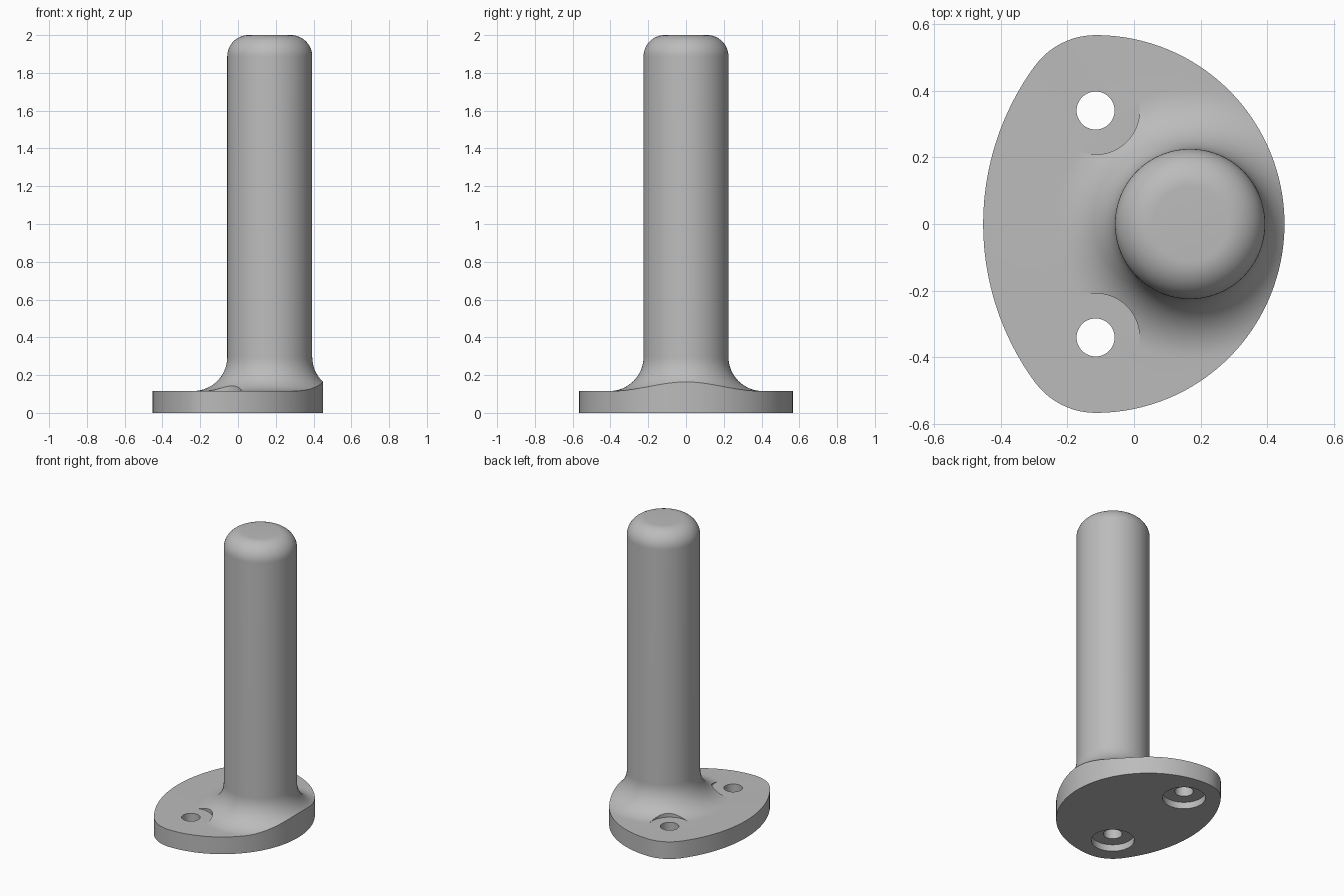
import bpy, bmesh
from math import pi, sin, cos, atan2, radians

if "Cube" in bpy.data.objects:
    bpy.data.objects.remove(bpy.data.objects["Cube"], do_unlink=True)

PLATE_TOP = 0.116
POST_X, POST_R = 0.168, 0.225
FILLET, ROUND, HEIGHT = 0.18, 0.113, 2.0
HOLE_X, HOLE_Y = -0.115, 0.34
CORNER_R = 0.226

grey = bpy.data.materials.new("plain_grey")
grey.use_nodes = True
colour = (0.5, 0.5, 0.5, 1)
grey.diffuse_color = colour
grey.node_tree.nodes["Principled BSDF"].inputs["Base Color"].default_value = colour


def arc(cx, cy, r, start, end, steps):
    angles = [start + (end - start) * i / steps for i in range(steps + 1)]
    return [(cx + r * cos(a), cy + r * sin(a)) for a in angles]


def make_object(name, bm):
    bmesh.ops.remove_doubles(bm, verts=bm.verts, dist=1e-5)
    bmesh.ops.recalc_face_normals(bm, faces=bm.faces)
    mesh = bpy.data.meshes.new(name)
    bm.to_mesh(mesh)
    bm.free()
    mesh.materials.append(grey)
    obj = bpy.data.objects.new(name, mesh)
    bpy.context.collection.objects.link(obj)
    return obj


def prism(name, outline, z0, z1):
    bm = bmesh.new()
    face = bm.faces.new([bm.verts.new((x, y, z0)) for x, y in outline])
    walls = bmesh.ops.extrude_face_region(bm, geom=[face])["geom"]
    top = [v for v in walls if isinstance(v, bmesh.types.BMVert)]
    bmesh.ops.translate(bm, verts=top, vec=(0, 0, z1 - z0))
    return make_object(name, bm)


def lathe(name, profile, x, steps):
    bm = bmesh.new()
    rings = [[bm.verts.new((x + r * cos(2 * pi * i / steps), r * sin(2 * pi * i / steps), z))
              for i in range(steps)] for r, z in profile]
    for low, high in zip(rings, rings[1:]):
        for i in range(steps):
            j = (i + 1) % steps
            bm.faces.new((low[i], low[j], high[j], high[i]))
    bm.faces.new(rings[0])
    bm.faces.new(rings[-1])
    return make_object(name, bm)


def boolean(obj, cutter, operation):
    mod = obj.modifiers.new("cut", "BOOLEAN")
    mod.operation, mod.object, mod.solver = operation, cutter, "EXACT"
    bpy.context.view_layer.objects.active = obj
    bpy.ops.object.modifier_apply(modifier=mod.name)
    bpy.data.objects.remove(cutter, do_unlink=True)


# Post with rounded top, flared foot and an oversized disc for the flange
profile = [(1.0, 0), (1.0, PLATE_TOP)]
profile += arc(POST_R + FILLET, PLATE_TOP + FILLET, FILLET, -pi / 2, -pi, 16)
profile += arc(POST_R - ROUND, HEIGHT - ROUND, ROUND, 0, pi / 2, 14)
post = lathe("flanged_post", profile, POST_X, 96)

# Flange outline: wide front arc, two corner arcs, shallow rear arc, all tangent
wide_r = HOLE_Y + CORNER_R
rear_x = 0.351
tangent = atan2(HOLE_Y, HOLE_X - rear_x)
outline = arc(HOLE_X, 0, wide_r, -pi / 2, pi / 2, 64)
outline += arc(HOLE_X, HOLE_Y, CORNER_R, pi / 2, tangent, 10)[1:]
outline += arc(rear_x, 0, 0.803, tangent, 2 * pi - tangent, 32)[1:]
outline += arc(HOLE_X, -HOLE_Y, CORNER_R, 2 * pi - tangent, 3 * pi / 2, 10)[1:-1]
boolean(post, prism("flange_outline", outline, -0.2, HEIGHT + 0.2), "INTERSECT")

# Screw holes with clearance above and a counterbore below
for side in (-1, 1):
    for radius, z0, z1 in ((0.132, PLATE_TOP + 0.0005, 0.6),
                           (0.132, -0.1, 0.045),
                           (0.057, -0.1, 0.3)):
        circle = arc(HOLE_X, side * HOLE_Y, radius, 0, 2 * pi, 48)[:-1]
        boolean(post, prism("hole_cutter", circle, z0, z1), "DIFFERENCE")

bpy.ops.object.select_all(action="DESELECT")
post.select_set(True)
bpy.context.view_layer.objects.active = post
bpy.ops.object.shade_smooth_by_angle(angle=radians(30))
